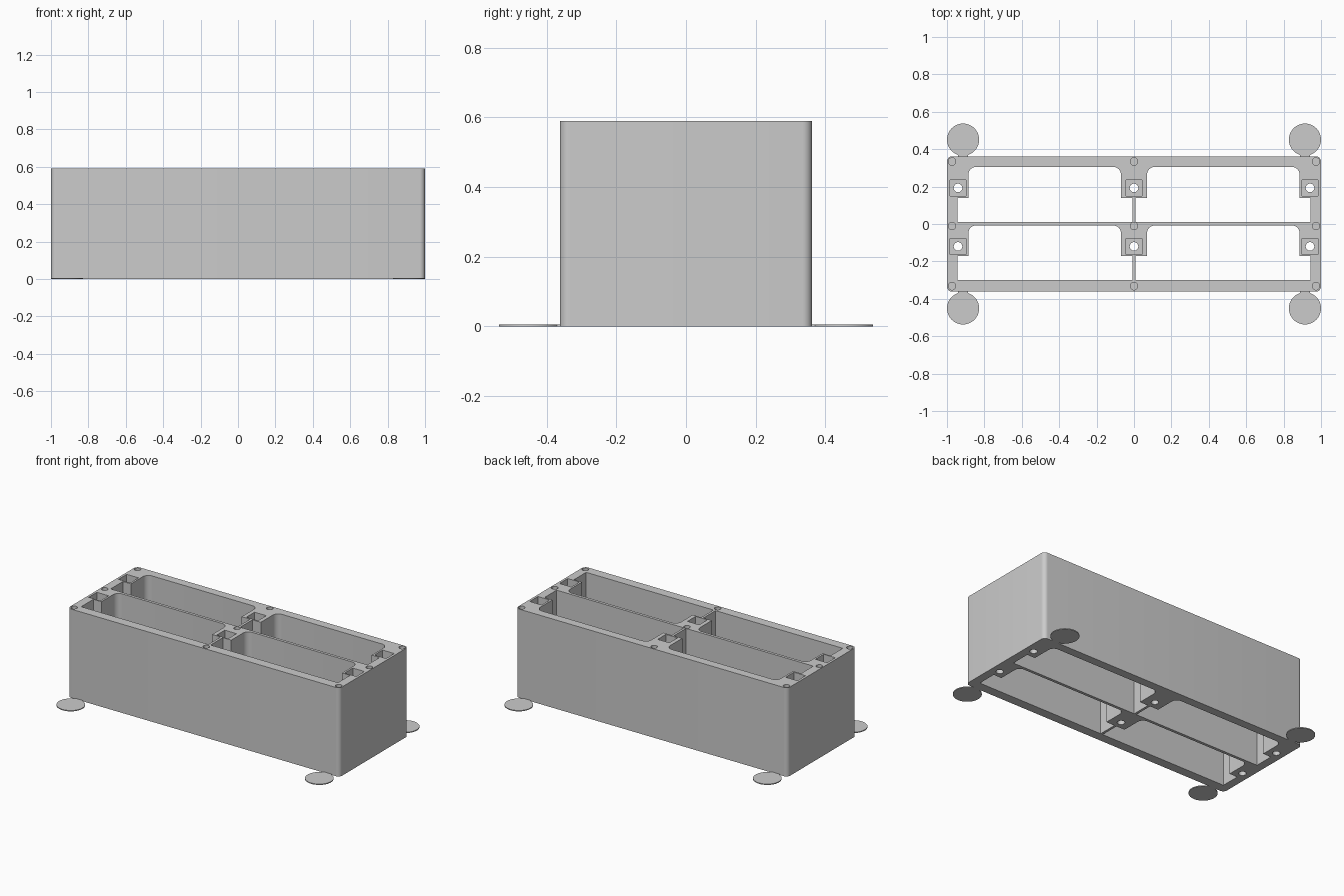
import bpy, bmesh
from math import cos, sin, pi, radians

if "Cube" in bpy.data.objects:
    bpy.data.objects.remove(bpy.data.objects["Cube"], do_unlink=True)

HEIGHT = 0.59
HALF_DEPTH = 0.362

grey = bpy.data.materials.new("plain grey")
grey.use_nodes = True
grey.diffuse_color = (0.6, 0.6, 0.6, 1)
grey.node_tree.nodes["Principled BSDF"].inputs["Base Color"].default_value = (0.6, 0.6, 0.6, 1)


def arc(cx, cy, r, start, end, steps=8):
    angles = [radians(start + (end - start) * i / steps) for i in range(steps + 1)]
    return [(cx + r * cos(a), cy + r * sin(a)) for a in angles]


def circle(cx, cy, r, steps=32):
    return arc(cx, cy, r, 0, 360, steps)[:-1]


def rectangle(cx, cy, hx, hy):
    return [(cx - hx, cy - hy), (cx + hx, cy - hy), (cx + hx, cy + hy), (cx - hx, cy + hy)]


def prisms(name, outlines, bottom, top):
    """One object made of upright prisms, one for each outline."""
    bm = bmesh.new()
    for outline in outlines:
        face = bm.faces.new([bm.verts.new((x, y, bottom)) for x, y in outline])
        result = bmesh.ops.extrude_face_region(bm, geom=[face], use_keep_orig=True)
        moved = [v for v in result["geom"] if isinstance(v, bmesh.types.BMVert)]
        bmesh.ops.translate(bm, verts=moved, vec=(0, 0, top - bottom))
    bmesh.ops.recalc_face_normals(bm, faces=bm.faces[:])
    mesh = bpy.data.meshes.new(name)
    bm.to_mesh(mesh)
    bm.free()
    obj = bpy.data.objects.new(name, mesh)
    bpy.context.collection.objects.link(obj)
    return obj


def select(obj):
    bpy.ops.object.select_all(action="DESELECT")
    obj.select_set(True)
    bpy.context.view_layer.objects.active = obj


def cut(obj, cutter):
    cutter.hide_render = True
    mod = obj.modifiers.new("cut", "BOOLEAN")
    mod.operation = "DIFFERENCE"
    mod.solver = "EXACT"
    mod.object = cutter
    select(obj)
    bpy.ops.object.modifier_apply(modifier=mod.name)
    bpy.data.objects.remove(cutter, do_unlink=True)


def finish(obj):
    obj.data.materials.clear()
    obj.data.materials.append(grey)
    select(obj)
    bpy.ops.object.shade_smooth_by_angle(angle=radians(30))


def well(side, low, step, high, r=0.04):
    """Compartment outline, narrowed between the two screw pillars."""
    inner, pillar_in, pillar_out, outer = 0.008, 0.07, 0.885, 0.944
    points = [(inner, low), (outer, low), (outer, step), (pillar_out, step)]
    points += arc(pillar_out - r, high - r, r, 0, 90)
    points += arc(pillar_in + r, high - r, r, 90, 180)
    points += [(pillar_in, step), (inner, step)]
    return [(side * x, y) for x, y in points]


# Main block with rounded upright corners
r = 0.028
block = (arc(1 - r, HALF_DEPTH - r, r, 0, 90) + arc(r - 1, HALF_DEPTH - r, r, 90, 180)
         + arc(r - 1, r - HALF_DEPTH, r, 180, 270) + arc(1 - r, r - HALF_DEPTH, r, 270, 360))
body = prisms("box_body", [block], 0, HEIGHT)

# Four open compartments and the screw holes through the pillars
screws = [(x, y) for x in (-0.941, 0, 0.941) for y in (0.193, -0.12)]
wells = [well(s, *rows) for s in (-1, 1)
         for rows in ((0.011, 0.139, 0.305), (-0.299, -0.171, -0.008))]
cut(body, prisms("well_cutter", wells, -0.1, 0.7))
cut(body, prisms("hole_cutter", [circle(x, y, 0.023) for x, y in screws], -0.1, 0.7))

# Square nut pockets around the screw holes
cut(body, prisms("pocket_cutter", [rectangle(x, y, 0.043, 0.043) for x, y in screws],
                 HEIGHT - 0.06, 0.7))

# Round blind pits along the rim
pits = [circle(x, y, 0.02) for x in (-0.973, 0, 0.973) for y in (0.334, -0.0107, -0.332)]
cut(body, prisms("pit_cutter", pits, HEIGHT - 0.03, 0.7))
finish(body)

# Thin corner discs with short connecting tabs
for sx, side in ((1, "left"), (-1, "right")):
    for sy, end in ((1, "back"), (-1, "front")):
        disc = prisms(f"{end}_{side}_disc", [circle(sx * 0.914, sy * 0.451, 0.086, 48)], 0, 0.006)
        finish(disc)
        tab = prisms(f"{end}_{side}_tab", [rectangle(sx * 0.914, sy * 0.37, 0.027, 0.012)], 0, 0.0055)
        finish(tab)
